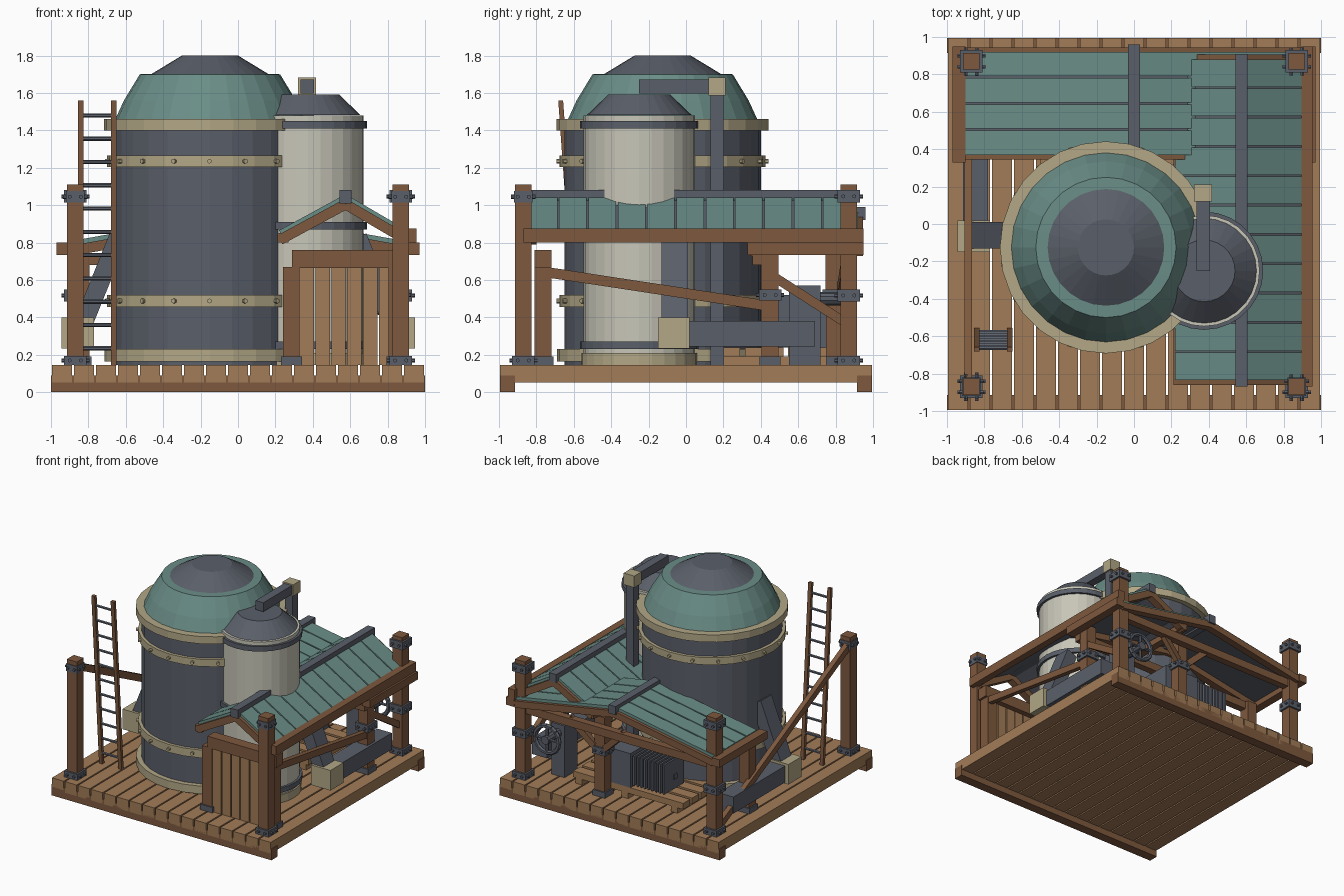
import bpy, bmesh, math
from mathutils import Vector, Matrix

if "Cube" in bpy.data.objects:
    bpy.data.objects.remove(bpy.data.objects["Cube"])


def srgb(r, g, b):
    f = lambda c: c / 12.92 if c <= 0.04045 else ((c + 0.055) / 1.055) ** 2.4
    return (f(r / 255), f(g / 255), f(b / 255), 1)


def material(name, *rgb):
    m = bpy.data.materials.new(name)
    m.diffuse_color = srgb(*rgb)
    m.use_nodes = True
    m.node_tree.nodes["Principled BSDF"].inputs["Base Color"].default_value = m.diffuse_color
    return m


PLANK = material("light_wood", 162, 124, 87)
WOOD = material("dark_wood", 126, 89, 62)
SLATE = material("slate_metal", 90, 95, 105)
TEAL = material("teal_metal", 106, 141, 135)
CREAM = material("cream_metal", 200, 198, 184)
BRASS = material("tan_metal", 178, 167, 134)


class Part:
    """Collects simple solids into one named mesh."""

    def __init__(self, name, mat):
        self.name, self.mat, self.bm = name, mat, bmesh.new()

    def box(self, x0, x1, y0, y1, z0, z1):
        c = Vector(((x0 + x1) / 2, (y0 + y1) / 2, (z0 + z1) / 2))
        bmesh.ops.create_cube(self.bm, size=1, matrix=Matrix.Translation(c)
                              @ Matrix.Diagonal((x1 - x0, y1 - y0, z1 - z0, 1)))
        return self

    def beam(self, p, q, w, h):
        p, q = Vector(p), Vector(q)
        d = (q - p).normalized()
        s = Vector((0, 0, 1)).cross(d)
        s = s.normalized() if s.length > 1e-4 else Vector((0, 1, 0))
        rot = Matrix((d, s, d.cross(s))).transposed().to_4x4()
        bmesh.ops.create_cube(self.bm, size=1, matrix=Matrix.Translation((p + q) / 2) @ rot
                              @ Matrix.Diagonal(((q - p).length, w, h, 1)))
        return self

    def rod(self, p, q, r, n=8):
        p, q = Vector(p), Vector(q)
        rot = (q - p).to_track_quat('Z', 'Y').to_matrix().to_4x4()
        bmesh.ops.create_cone(self.bm, cap_ends=True, segments=n, radius1=r, radius2=r,
                              depth=(q - p).length, matrix=Matrix.Translation((p + q) / 2) @ rot)
        return self

    def lathe(self, cx, cy, profile, n=28):
        rings = [[self.bm.verts.new((cx + r * math.cos(2 * math.pi * i / n),
                                     cy + r * math.sin(2 * math.pi * i / n), z))
                  for i in range(n)] for r, z in profile]
        for a, b in zip(rings, rings[1:]):
            for i in range(n):
                j = (i + 1) % n
                self.bm.faces.new((a[i], a[j], b[j], b[i]))
        self.bm.faces.new(rings[0][::-1])
        self.bm.faces.new(rings[-1])
        return self

    def done(self):
        me = bpy.data.meshes.new(self.name)
        bmesh.ops.recalc_face_normals(self.bm, faces=self.bm.faces)
        self.bm.to_mesh(me)
        self.bm.free()
        me.materials.append(self.mat)
        ob = bpy.data.objects.new(self.name, me)
        bpy.context.collection.objects.link(ob)
        return ob


# Platform: planks on two skids
p = Part("floor_planks", PLANK)
for i in range(17):
    x = -1 + i * 2 / 17
    p.box(x + 0.006, x + 2 / 17 - 0.006, -0.995, 0.995, 0.053, 0.145)
p.done()
p = Part("floor_skids", WOOD)
for y in (-0.955, 0.955):
    p.box(-1, 1, y - 0.04, y + 0.04, 0, 0.09)
p.done()

# Large tank
TX, TY = -0.15, -0.125
Part("large_tank_body", SLATE).lathe(TX, TY, [(0.525, 0.145), (0.525, 1.44)]).done()
Part("large_tank_dome", TEAL).lathe(TX, TY, [(0.515, 1.44), (0.46, 1.56), (0.375, 1.70), (0.31, 1.702)]).done()
Part("large_tank_cap", SLATE).lathe(TX, TY, [(0.315, 1.70), (0.15, 1.80)]).done()
p = Part("large_tank_bands", BRASS)
for z0, z1, r in ((0.165, 0.23, 0.565), (0.455, 0.52, 0.55), (1.205, 1.265, 0.55), (1.40, 1.46, 0.567)):
    p.lathe(TX, TY, [(r, z0), (r, z1)])
p.done()
p = Part("band_rivets", BRASS)
for z in (0.488, 1.235):
    for i in range(18):
        d = Vector((math.cos(i * math.pi / 9 + 0.17), math.sin(i * math.pi / 9 + 0.17), 0))
        c = Vector((TX, TY, z))
        p.rod(c + d * 0.53, c + d * 0.567, 0.013, 6)
p.done()
p = Part("dome_marker", BRASS)
bmesh.ops.create_cone(p.bm, cap_ends=True, segments=3, radius1=0.055, radius2=0.02, depth=0.07,
                      matrix=Matrix.Translation((-0.375, 0.185, 1.6)))
p.done()

# Small tank
SX, SY = 0.375, -0.25
Part("small_tank_body", CREAM).lathe(SX, SY, [(0.297, 0.18), (0.297, 1.48)]).done()
Part("small_tank_lid", SLATE).lathe(SX, SY, [(0.28, 1.482), (0.165, 1.592)]).done()
p = Part("small_tank_bands", SLATE)
for z0, z1 in ((0.23, 0.27), (0.87, 0.91), (1.41, 1.45)):
    p.lathe(SX, SY, [(0.316, z0), (0.316, z1)])
p.done()
Part("small_tank_base", BRASS).lathe(SX, SY, [(0.31, 0.145), (0.31, 0.21)]).done()

# Pipe from the small tank lid down through the roof
p = Part("upper_pipe", SLATE)
p.box(0.335, 0.405, -0.25, 0.14, 1.598, 1.672).box(0.335, 0.405, 0.13, 0.2, 0.145, 1.6).done()
Part("pipe_elbow", BRASS).box(0.322, 0.418, 0.12, 0.212, 1.587, 1.682).done()

# Side pipes with junction boxes, mirrored
pipe, junction = Part("side_pipes", SLATE), Part("junction_boxes", BRASS)
for s in (-1, 1):
    junction.box(*sorted((s * 0.945, s * 0.77)), -0.15, 0.02, 0.235, 0.4)
    pipe.box(*sorted((s * 0.915, s * 0.78)), 0, 0.69, 0.245, 0.38)
    pipe.beam((s * 0.83, -0.06, 0.36), (s * 0.64, -0.06, 0.83), 0.14, 0.1)
pipe.done()
junction.done()

# Corner posts with iron shoes and bolted brackets
post, iron = Part("corner_posts", WOOD), Part("post_brackets", SLATE)


def bracket(x, y, z0, z1, h=0.06):
    iron.box(x - h, x + h, y - h, y + h, z0, z1)
    zm = (z0 + z1) / 2
    for t in (-0.03, 0.03):
        iron.rod((x - h - 0.015, y + t, zm), (x + h + 0.015, y + t, zm), 0.011, 6)
        iron.rod((x + t, y - h - 0.015, zm), (x + t, y + h + 0.015, zm), 0.011, 6)


for x in (-0.87, 0.87):
    for y in (-0.87, 0.87):
        post.box(x - 0.045, x + 0.045, y - 0.045, y + 0.045, 0.145, 1.11)
        bracket(x, y, 0.145, 0.195)
        if y > 0:
            bracket(x, y, 1.015, 1.08)
            bracket(x, y, 0.485, 0.55)
        else:
            bracket(x, y, 1.015, 1.075, 0.05)
post.done()

# Shorter inner posts and the beams they carry
p = Part("inner_posts", WOOD)
for x, y, z in ((0.285, -0.765, 0.67), (0.85, -0.765, 0.76), (0.85, 0.45, 0.78), (0.2, 0.79, 0.80), (-0.84, 0.40, 0.74)):
    p.box(x - 0.045, x + 0.045, y - 0.045, y + 0.045, 0.145, z)
    iron.box(x - 0.056, x + 0.056, y - 0.056, y + 0.056, 0.145, 0.19)
p.done()
bracket(0.85, 0.45, 0.49, 0.55)
bracket(0.2, 0.79, 0.49, 0.55)
iron.done()
p = Part("roof_beams", WOOD)
p.box(0.29, 0.915, -0.81, -0.72, 0.665, 0.76)
p.box(0.895, 0.955, -0.87, 0.95, 0.80, 0.875)
p.box(0.21, 0.27, -0.86, 0.9, 0.80, 0.85)
for s in (-1, 1):
    p.box(*sorted((s * 0.90, s * 0.97)), 0.33, 0.95, 0.735, 0.80)
for y in (0.385, 0.87):
    p.box(-0.9, 0.9, y - 0.03, y + 0.03, 0.68, 0.745)
p.done()

# Diagonal braces
p = Part("braces", WOOD)
p.beam((-0.885, -0.85, 1.04), (-0.885, 0.83, 0.2), 0.04, 0.055)
p.beam((0.87, -0.80, 0.65), (0.87, 0.45, 0.46), 0.04, 0.055)
p.beam((0.87, 0.45, 0.63), (0.87, 0.84, 0.38), 0.04, 0.05)
p.beam((0.25, 0.83, 0.55), (0.45, 0.86, 0.74), 0.04, 0.05)
p.beam((0.15, 0.83, 0.55), (-0.05, 0.86, 0.74), 0.04, 0.05)
p.done()

# Shed front wall
p = Part("shed_wall", PLANK)
for i in range(6):
    x = 0.325 + i * 0.085
    p.box(x + 0.004, x + 0.081, -0.80, -0.765, 0.145, 0.67)
p.done()


# Gable roofs: ridge along y, boards across, rafters under both ends
def gable(name, x0, xr, x1, ze, zr, y0, y1, count, cap0, cap1):
    boards, under, raft = Part(name + "_boards", TEAL), Part(name + "_underlay", SLATE), Part(name + "_rafters", WOOD)
    step = (y1 - y0) / count
    for xe in (x0, x1):
        for i in range(count):
            y = y0 + (i + 0.5) * step
            boards.beam((xr, y, zr), (xe, y, ze), step - 0.01, 0.024)
        ym = (y0 + y1) / 2
        under.beam((xr, ym, zr - 0.009), (xe, ym, ze - 0.009), y1 - y0 - 0.02, 0.012)
        for y in (y0 + 0.01, y1 - 0.01):
            raft.beam((xr, y, zr - 0.04), (xe, y, ze - 0.04), 0.06, 0.055)
    boards.done()
    under.done()
    raft.done()
    Part(name + "_ridge", SLATE).box(xr - 0.032, xr + 0.032, cap0, cap1, zr - 0.035, zr + 0.035).done()


gable("side_roof", 0.225, 0.575, 0.90, 0.855, 1.045, -0.84, 0.885, 11, -0.87, 0.91)
gable("back_roof", -0.90, 0.0, 0.90, 0.795, 0.955, 0.365, 0.925, 4, 0.34, 0.96)

# Ladder leaning by the tank
rail, rung = Part("ladder_rails", WOOD), Part("ladder_rungs", SLATE)
lean = lambda z: -0.57 - 0.1 * (z - 0.145) / 1.415
for x in (-0.84, -0.665):
    rail.beam((x, lean(0.145), 0.145), (x, lean(1.56), 1.56), 0.03, 0.026)
for i in range(11):
    z = 0.235 + i * 0.1245
    rung.rod((-0.84, lean(z), z), (-0.665, lean(z), z), 0.011, 6)
rail.done()
rung.done()

# Pallet, furnace box and radiator fins under the back roof
p = Part("pallet", PLANK)
for i in range(5):
    y = 0.2 + i * 0.115
    p.box(-0.5, 0.5, y, y + 0.09, 0.19, 0.24)
for x in (-0.45, 0, 0.42):
    p.box(x, x + 0.06, 0.2, 0.75, 0.145, 0.19)
p.done()
Part("furnace_box", SLATE).box(-0.02, 0.3, 0.45, 0.75, 0.24, 0.52).done()
p = Part("radiator_fins", SLATE)
for i in range(9):
    x = -0.32 + i * 0.034
    p.box(x, x + 0.016, 0.48, 0.74, 0.26, 0.50)
p.box(-0.33, -0.02, 0.58, 0.62, 0.34, 0.38).done()

# Hand wheel on the back
p = Part("hand_wheel", SLATE)
c = Vector((0.66, 0.86, 0.5))
for i in range(16):
    a, b = i * math.pi / 8, (i + 1) * math.pi / 8
    pt = lambda t: c + Vector((math.cos(t), 0, math.sin(t))) * 0.11
    p.rod(pt(a), pt(b), 0.018, 6)
    if i % 4 == 0:
        p.rod(c, pt(a), 0.012, 6)
p.rod(c + Vector((0, 0.03, 0)), c - Vector((0, 0.2, 0)), 0.035, 10)
p.box(0.6, 0.72, 0.55, 0.72, 0.145, 0.57).done()
